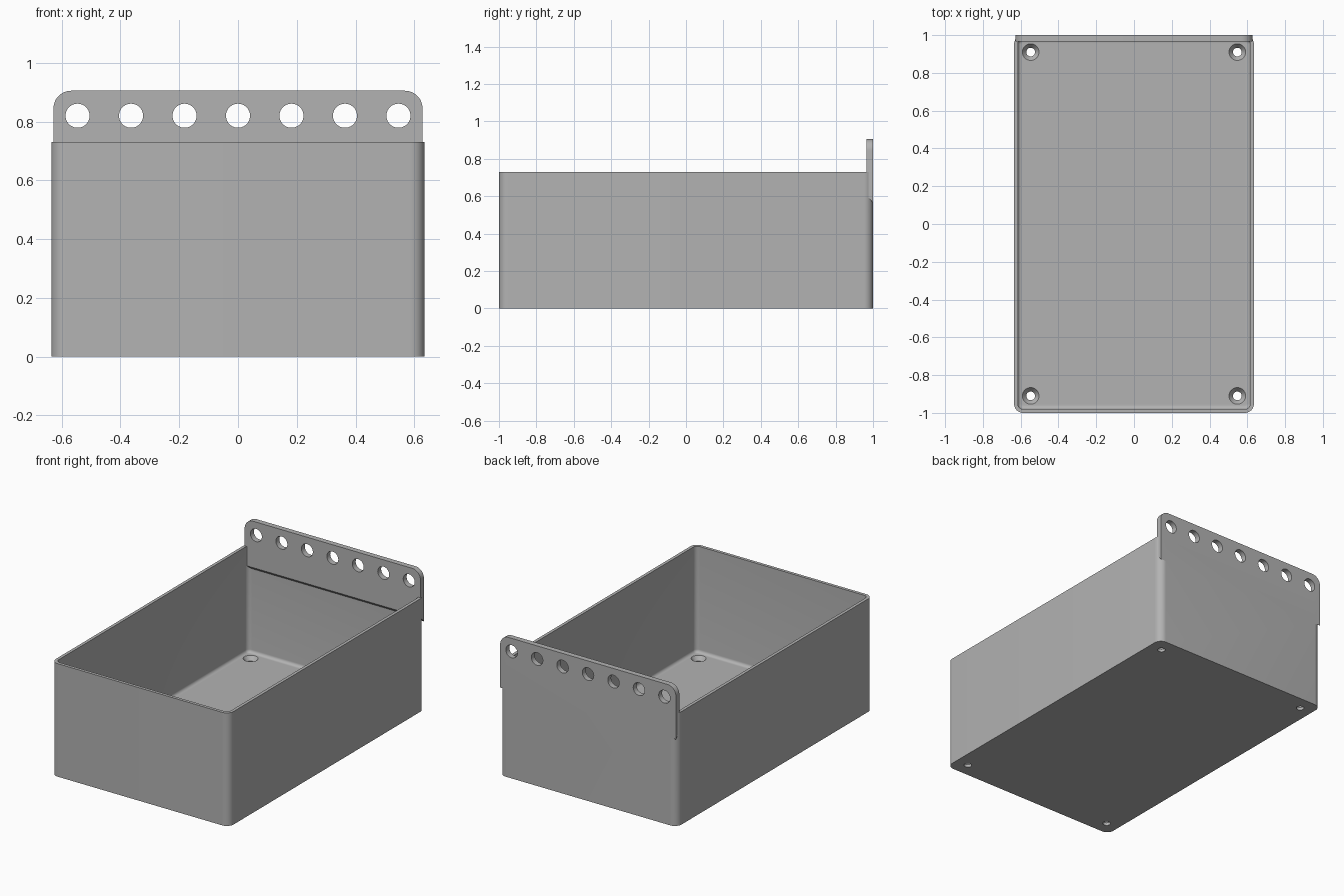
import bpy, bmesh
from math import sin, cos, pi, radians

if "Cube" in bpy.data.objects:
    bpy.data.objects.remove(bpy.data.objects["Cube"])

grey = bpy.data.materials.new("plain grey")
grey.use_nodes = True
COLOUR = (0.45, 0.45, 0.45, 1)
grey.diffuse_color = COLOUR
grey.node_tree.nodes["Principled BSDF"].inputs["Base Color"].default_value = COLOUR

HX, HY, H = 0.635, 1.0, 0.73     # box half width, half depth, height
WALL, FLOOR, FILLET, R = 0.02, 0.045, 0.02, 0.048
PLATE_X, PLATE_Y, PLATE_TOP = 0.628, 0.965, 0.905


def rounded_rect(hx, hy, r, steps=10):
    """Counter-clockwise outline of a rounded rectangle."""
    pts = []
    for k, (sx, sy) in enumerate([(1, 1), (-1, 1), (-1, -1), (1, -1)]):
        for i in range(steps + 1):
            a = (k + i / steps) * pi / 2
            pts.append((sx * (hx - r) + r * cos(a), sy * (hy - r) + r * sin(a)))
    return pts


def loft(name, rings):
    """Skin a closed solid through rings of equal point count."""
    bm = bmesh.new()
    loops = [[bm.verts.new(p) for p in ring] for ring in rings]
    n = len(loops[0])
    for a, b in zip(loops, loops[1:]):
        for i in range(n):
            j = (i + 1) % n
            bm.faces.new((a[i], a[j], b[j], b[i]))
    bm.faces.new(loops[0][::-1])
    bm.faces.new(loops[-1])
    bmesh.ops.recalc_face_normals(bm, faces=bm.faces)
    mesh = bpy.data.meshes.new(name)
    bm.to_mesh(mesh)
    bm.free()
    mesh.materials.append(grey)
    ob = bpy.data.objects.new(name, mesh)
    bpy.context.collection.objects.link(ob)
    return ob


def circle(r, steps=40):
    return [(r * cos(2 * pi * i / steps), r * sin(2 * pi * i / steps)) for i in range(steps)]


def combine(target, other, operation):
    """Apply a boolean and drop the helper."""
    other.hide_render = True
    mod = target.modifiers.new("boolean", 'BOOLEAN')
    mod.operation, mod.object, mod.solver = operation, other, 'EXACT'
    bpy.context.view_layer.objects.active = target
    bpy.ops.object.modifier_apply(modifier=mod.name)
    bpy.data.objects.remove(other)


# Open box: outer wall, rim, inner wall, filleted floor
def level(inset, z):
    outline = rounded_rect(HX - inset, HY - inset, max(R - inset, 0.008))
    return [(x, y, z) for x, y in outline]


rings = [level(0, 0), level(0, H), level(WALL, H)]
for i in range(7):
    a = i / 6 * pi / 2
    rings.append(level(WALL + FILLET * (1 - cos(a)), FLOOR + FILLET * (1 - sin(a))))
box = loft("storage_box", rings)

# Hanging plate: rounded top corners, underside sloping down to the back
radius = 0.06
outline = [(-PLATE_X, None), (PLATE_X, None)]
for k, sx in enumerate([1, -1]):
    for i in range(13):
        a = (k + i / 12) * pi / 2
        outline.append((sx * (PLATE_X - radius) + radius * cos(a),
                        PLATE_TOP - radius + radius * sin(a)))


def plate_ring(y, low):
    return [(x, y, low if z is None else z) for x, z in outline]


plate = loft("hanging_plate", [plate_ring(PLATE_Y, 0.605), plate_ring(HY, 0.565)])
combine(box, plate, 'UNION')

# Row of seven hanging holes
for i in range(7):
    x0 = (i - 3) * 0.182
    cutter = loft("hole_cutter", [[(x0 + x, y, 0.82 + z) for x, z in circle(0.041)]
                                  for y in (0.9, 1.1)])
    combine(box, cutter, 'DIFFERENCE')

# Countersunk screw holes in the floor corners
profile = [(0.023, -0.05), (0.023, 0.018), (0.044, FLOOR), (0.044, FLOOR + 0.04)]
for sx in (-1, 1):
    for sy in (-1, 1):
        cutter = loft("screw_cutter", [[(sx * 0.547 + x, sy * 0.91 + y, z)
                                        for x, y in circle(r)] for r, z in profile])
        combine(box, cutter, 'DIFFERENCE')

# Smooth rounded corners, keep the edges crisp
bpy.ops.object.select_all(action='DESELECT')
box.select_set(True)
bpy.context.view_layer.objects.active = box
bpy.ops.object.shade_smooth_by_angle(angle=radians(30))
